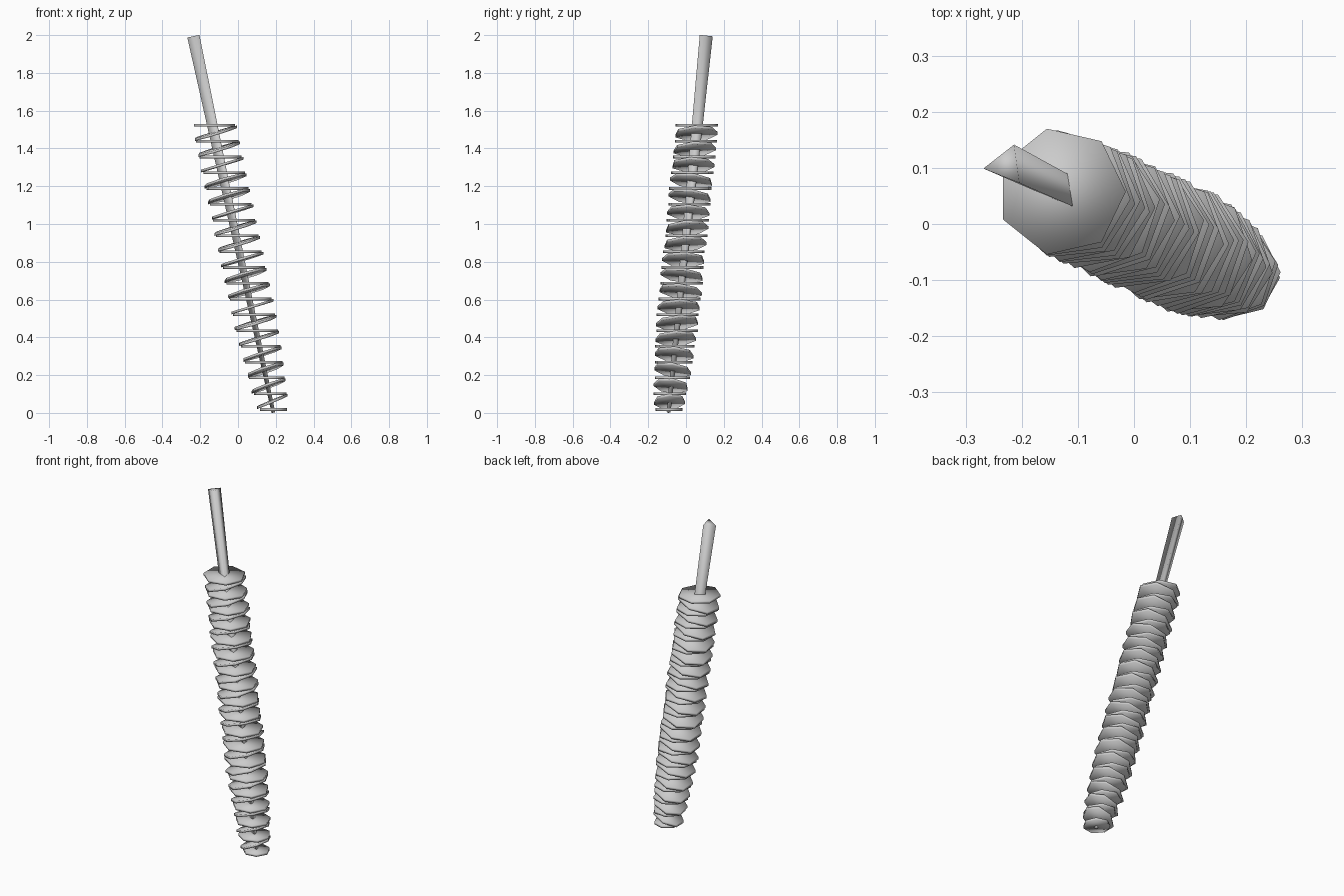
import bpy, bmesh, math, random
from mathutils import Vector

random.seed(4)

cube = bpy.data.objects.get("Cube")
if cube:
    bpy.data.objects.remove(cube)

grey = bpy.data.materials.new("plain grey")
grey.use_nodes = True
COLOUR = (0.6, 0.6, 0.6, 1)
grey.diffuse_color = COLOUR
grey.node_tree.nodes["Principled BSDF"].inputs["Base Color"].default_value = COLOUR

# Leaning centre line
FOOT, TIP = Vector((0.19, -0.093, 0)), Vector((-0.23, 0.105, 2))


def ring(bm, height, sides, radius, turn, slope=0.0, high_side=0.0, lift=0.0):
    """Polygon round the centre line, rising by slope towards high_side."""
    centre = FOOT.lerp(TIP, height / 2)
    verts = []
    for i in range(sides):
        a = turn + math.tau * i / sides
        rise = slope * radius * math.cos(a - high_side) + lift
        verts.append(bm.verts.new(centre + Vector((radius * math.cos(a), radius * math.sin(a), rise))))
    return verts


def prism(bm, low, high):
    for i in range(len(low)):
        j = (i + 1) % len(low)
        bm.faces.new((low[i], low[j], high[j], high[i]))
    bm.faces.new(low[::-1])
    bm.faces.new(high)


def add_object(name, bm):
    mesh = bpy.data.meshes.new(name)
    bm.to_mesh(mesh)
    bm.free()
    mesh.materials.append(grey)
    obj = bpy.data.objects.new(name, mesh)
    bpy.context.collection.objects.link(obj)
    bpy.ops.object.select_all(action='DESELECT')
    obj.select_set(True)
    bpy.context.view_layer.objects.active = obj
    bpy.ops.object.shade_smooth()


# Three-sided stick, tapering towards the foot, its ends cut square
LEAN_SIDE = math.radians(-25)
bm = bmesh.new()
prism(bm, ring(bm, 0.002, 3, 0.012, math.radians(68), 0.2, LEAN_SIDE),
      ring(bm, 1.994, 3, 0.04, math.radians(68), 0.2, LEAN_SIDE))
add_object("stick", bm)

# Folded slices: level and slanted seven-sided plates in turn
FOLDS, SIDES, THICK = 18, 7, 0.014
BOTTOM, TOP = 0.018, 1.522
PITCH = (TOP - BOTTOM) / FOLDS
bm = bmesh.new()
for k in range(2 * FOLDS + 1):
    height = TOP - k * PITCH / 2
    t = 1 - k / (2 * FOLDS)
    radius = 0.074 + 0.041 * min(1, t / 0.3) ** 0.6
    slope = (PITCH - THICK) / (2 * radius) if k % 2 else 0
    # The fold sways from side to side up the stick
    fold_side = math.radians(-5 + 18 * math.cos(math.tau * (height - 1.42) / 0.48))
    turn = math.radians(random.uniform(-9, 9)) if k else 0
    prism(bm, ring(bm, height, SIDES, radius, turn, slope, fold_side, -THICK / 2),
          ring(bm, height, SIDES, radius, turn, slope, fold_side, THICK / 2))
add_object("folded_slices", bm)
